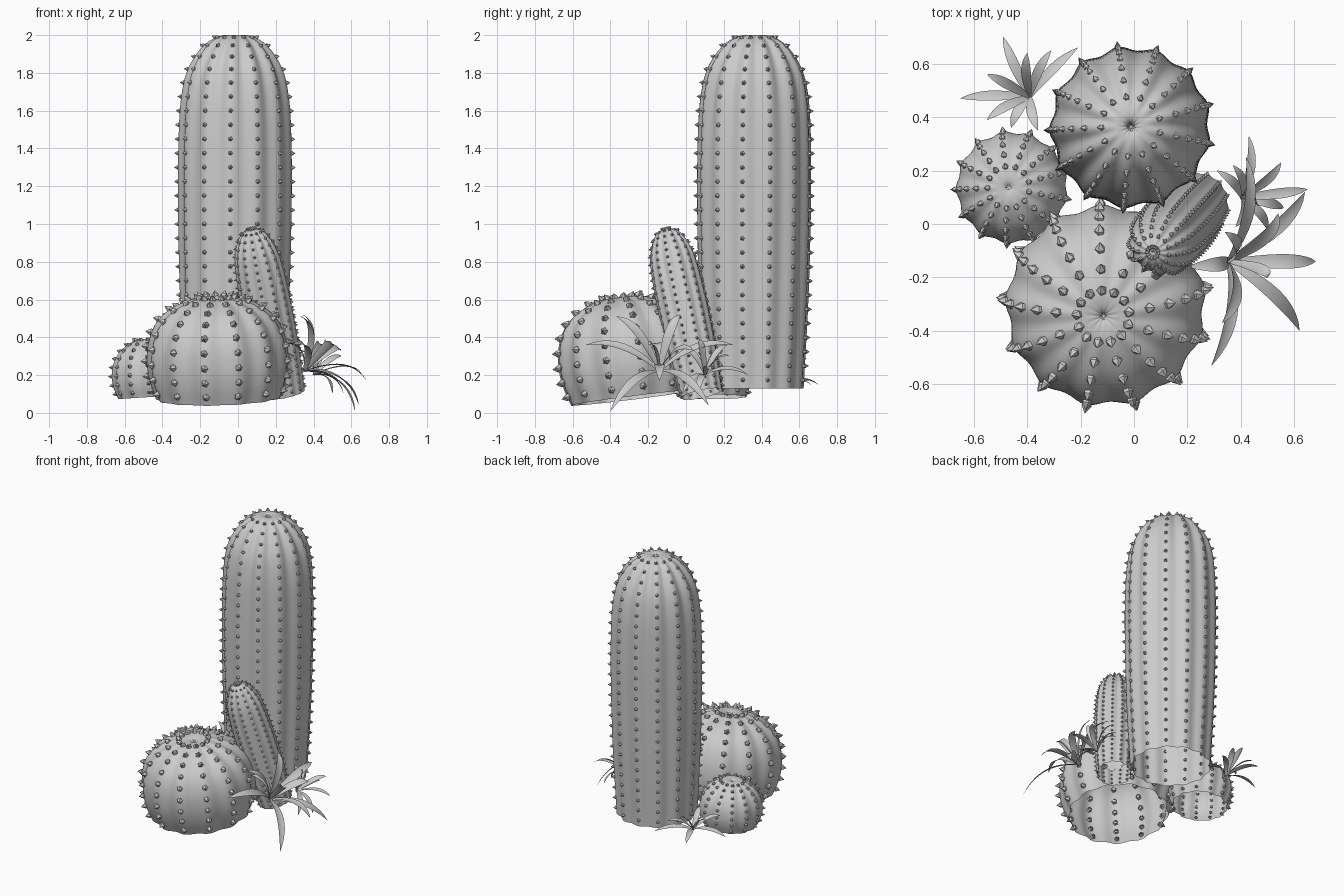
import bpy, bmesh, math
from mathutils import Vector, Matrix

if "Cube" in bpy.data.objects:
    bpy.data.objects.remove(bpy.data.objects["Cube"])


def finish(bm, name, angle=60):
    mesh = bpy.data.meshes.new(name)
    bm.to_mesh(mesh)
    bm.free()
    ob = bpy.data.objects.new(name, mesh)
    bpy.context.collection.objects.link(ob)
    bpy.ops.object.select_all(action='DESELECT')
    ob.select_set(True)
    bpy.context.view_layer.objects.active = ob
    bpy.ops.object.shade_smooth_by_angle(angle=math.radians(angle))
    return ob


def smooth_profile(pts, steps=5):
    # Catmull-Rom curve through the profile points
    P = [Vector(p) for p in pts]
    P = [2 * P[0] - P[1]] + P + [2 * P[-1] - P[-2]]
    out = []
    for i in range(1, len(P) - 2):
        a, b, c, d = P[i - 1:i + 3]
        for k in range(steps):
            t = k / steps
            out.append(0.5 * (2 * b + (c - a) * t + (2 * a - 5 * b + 4 * c - d) * t * t
                              + (3 * b - a - 3 * c + d) * t ** 3))
    return out + [P[-2]]


def add_spine(bm, mat, size, sides=5):
    # pointed bud: foot sunk in the rib, wide belly, sharp tip
    rings = []
    for r, z in ((0.7, -0.8), (1.0, 0.2)):
        rings.append([bm.verts.new(mat @ Vector((r * size * math.cos(2 * math.pi * i / sides),
                                                 r * size * math.sin(2 * math.pi * i / sides),
                                                 z * size))) for i in range(sides)])
    tip = bm.verts.new(mat @ Vector((0, 0, 1.7 * size)))
    for i in range(sides):
        j = (i + 1) % sides
        bm.faces.new((rings[0][i], rings[0][j], rings[1][j], rings[1][i]))
        bm.faces.new((rings[1][i], rings[1][j], tip))


def cactus(name, base, apex, profile, ribs, phase, depth, size, spacing, r_min):
    base = Vector(base)
    axis = Vector(apex) - base
    place = Matrix.Translation(base) @ Vector((0, 0, 1)).rotation_difference(axis).to_matrix().to_4x4()
    pts = smooth_profile(profile)
    phase = math.radians(phase)
    height = pts[-1].y

    # ribbed open-bottomed body, grooves deepen toward the crown
    bm = bmesh.new()
    n = ribs * 8
    rings = []
    for r, h in pts[:-1]:
        ring = []
        groove = depth * (1 + 1.2 * (h / height) ** 8)
        for i in range(n):
            a = 2 * math.pi * i / n
            rr = r * (1 - groove * (0.5 - 0.5 * math.cos(a * ribs)))
            ring.append(bm.verts.new(place @ Vector((rr * math.cos(a + phase), rr * math.sin(a + phase), h))))
        rings.append(ring)
    tip = bm.verts.new(place @ Vector((0, 0, height)))
    for lo, hi in zip(rings, rings[1:]):
        for i in range(n):
            bm.faces.new((lo[i], lo[(i + 1) % n], hi[(i + 1) % n], hi[i]))
    for i in range(n):
        bm.faces.new((rings[-1][i], rings[-1][(i + 1) % n], tip))
    finish(bm, name)

    # spines at even steps along every rib crest, leaning outward
    bm = bmesh.new()
    travelled, goal = 0.0, spacing * 0.6
    for p, q in zip(pts, pts[1:]):
        seg = (q - p).length
        while goal <= travelled + seg:
            r, h = p.lerp(q, (goal - travelled) / seg)
            goal += spacing
            if r < r_min:
                continue
            for k in range(ribs):
                a = 2 * math.pi * k / ribs + phase
                out = Vector((math.cos(a), math.sin(a), 0))
                nrm = out * max(q.y - p.y, seg * 0.3) + Vector((0, 0, 0.35 * (p.x - q.x)))
                m = Matrix.Translation(out * r + Vector((0, 0, h))) @ nrm.to_track_quat('Z', 'Y').to_matrix().to_4x4()
                add_spine(bm, place @ m, size)
        travelled += seg
    finish(bm, name + "_spines", 20)


def rosette(name, base, axis, tips, width, bulge):
    # arching lance-shaped leaves from one root
    bm = bmesh.new()
    base, axis = Vector(base), Vector(axis).normalized()
    steps = 10
    for tip in tips:
        tip = Vector(tip)
        ctrl = (base + tip) / 2 + axis * bulge
        rows = []
        for k in range(steps + 1):
            t = k / steps
            p = base * (1 - t) ** 2 + ctrl * 2 * t * (1 - t) + tip * t * t
            tan = (ctrl - base) * (1 - t) + (tip - ctrl) * t
            side = tan.cross(axis)
            if side.length < 1e-4:
                side = tan.cross(Vector((0, 1, 0)))
            side.normalize()
            up = side.cross(tan).normalized()
            w = width / 2 * (0.35 * (1 - t) + math.sin(math.pi * t ** 1.15) ** 0.8 * 0.85 if k < steps else 0.02)
            rows.append([bm.verts.new(p + side * w * s + up * w * 0.25 * abs(s)) for s in (-1, 0, 1)])
        for a, b in zip(rows, rows[1:]):
            for i in range(2):
                bm.faces.new((a[i], a[i + 1], b[i + 1], b[i]))
    finish(bm, name)


# Tall column
cactus("tall_cactus", (-0.016, 0.358, 0.13), (-0.012, 0.365, 2.0),
       [(.268, 0), (.293, .5), (.304, 1.0), (.301, 1.35), (.287, 1.55), (.253, 1.69),
        (.18, 1.805), (.1, 1.86), (.035, 1.868), (0, 1.835)],
       13, -95, 0.055, 0.0125, 0.075, 0.05)

# Big barrel, leaning forward
cactus("barrel_cactus", (-0.1, -0.28, 0.08), (-0.115, -0.345, 0.6),
       [(.335, 0), (.366, .1), (.378, .2), (.365, .31), (.32, .41), (.235, .485),
        (.12, .53), (.04, .53), (0, .505)],
       13, -101, 0.05, 0.02, 0.08, 0.08)

# Small barrel
cactus("small_barrel_cactus", (-0.45, 0.137, 0.085), (-0.47, 0.137, 0.395),
       [(.185, 0), (.205, .06), (.211, .12), (.197, .19), (.155, .255), (.085, .3),
        (.03, .308), (0, .295)],
       13, -95, 0.05, 0.012, 0.048, 0.035)

# Slanted column
cactus("slanted_cactus", (0.243, 0.083, 0.10), (0.069, -0.107, 0.98),
       [(.114, 0), (.130, .25), (.134, .5), (.126, .7), (.108, .8), (.07, .878),
        (.03, .906), (.01, .906), (0, .9)],
       13, -95, 0.06, 0.0085, 0.042, 0.02)

# Leafy rosettes
rosette("front_rosette", (0.35, -0.14, 0.22), (0.6, 0, 0.8),
        [(.29, -.53, .36), (.62, -.4, .01), (.68, -.14, .17), (.64, .12, .04), (.34, -.03, .52),
         (.33, -.37, .51), (.42, .25, .36), (.2, -.16, .36), (.5, -.2, .36), (.54, .04, .33)],
        0.054, 0.14)
rosette("side_rosette", (0.4, 0.1, 0.2), (0.5, 0, 0.85),
        [(.43, .33, .2), (.55, .23, .3), (.65, .13, .22), (.56, .06, .1), (.5, -.02, .1),
         (.31, .2, .33), (.37, .22, .36), (.46, .07, .39), (.38, -.01, .34)],
        0.038, 0.08)
rosette("back_rosette", (-0.39, 0.475, 0.14), (-0.2, 0.2, 0.9),
        [(-.49, .7, .15), (-.4, .64, .29), (-.21, .66, .15), (-.31, .65, .25), (-.55, .56, .28),
         (-.65, .47, .15), (-.55, .39, .25), (-.46, .36, .2), (-.36, .35, .25)],
        0.038, 0.07)
